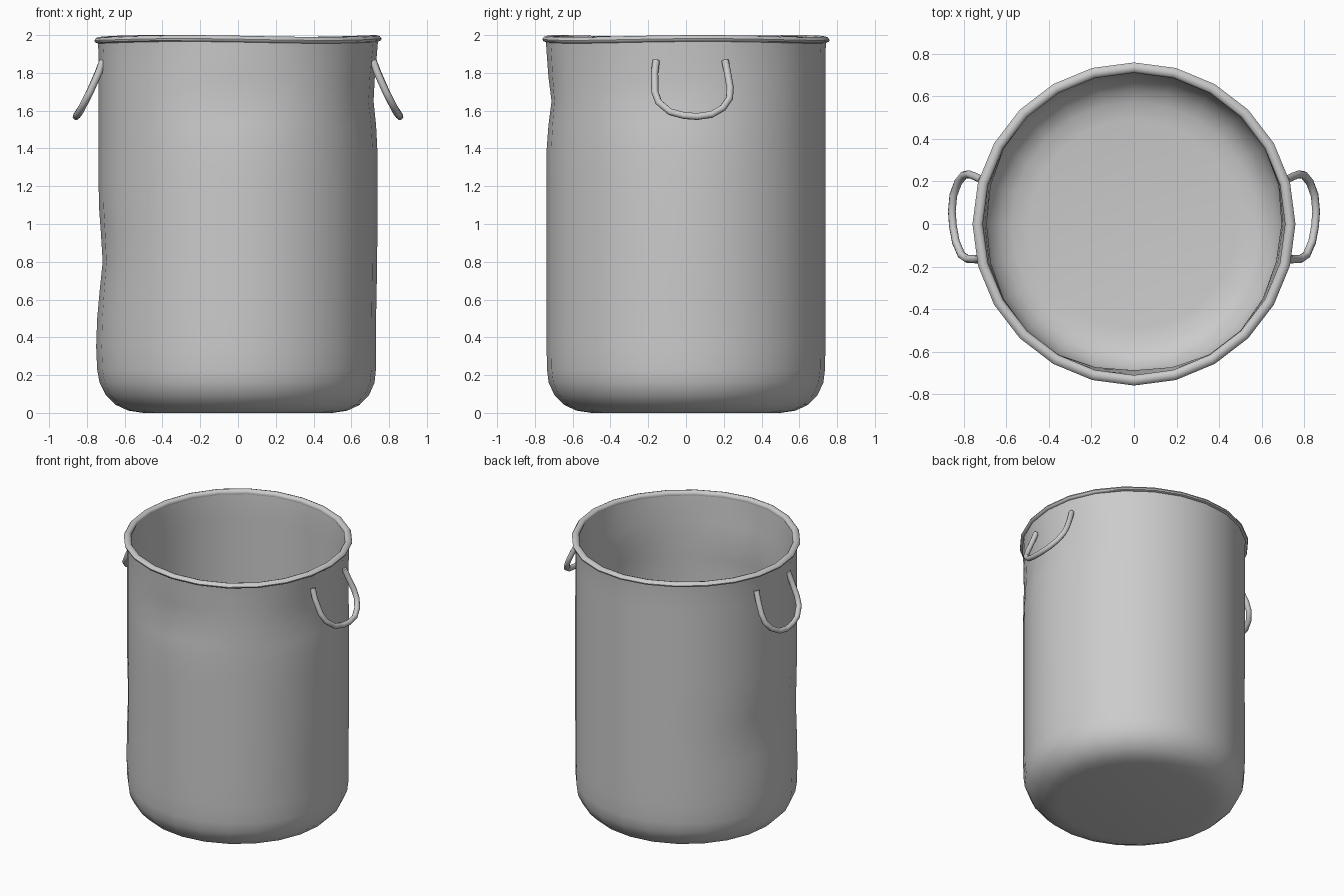
import bpy, bmesh, math
from mathutils import Vector

if "Cube" in bpy.data.objects:
    bpy.data.objects.remove(bpy.data.objects["Cube"])

SIDES = 24


def finish(bm, name, angle):
    bmesh.ops.remove_doubles(bm, verts=bm.verts, dist=0.0005)
    bmesh.ops.recalc_face_normals(bm, faces=bm.faces)
    me = bpy.data.meshes.new(name)
    bm.to_mesh(me)
    bm.free()
    ob = bpy.data.objects.new(name, me)
    bpy.context.collection.objects.link(ob)
    bpy.ops.object.select_all(action='DESELECT')
    ob.select_set(True)
    bpy.context.view_layer.objects.active = ob
    bpy.ops.object.shade_smooth_by_angle(angle=math.radians(angle))
    return ob


def lathe(profile, name, warp, angle, closed=False):
    bm = bmesh.new()
    rings = [[bm.verts.new(warp(r, 2 * math.pi * i / SIDES, z)) for i in range(SIDES)]
             for r, z in profile]
    pairs = list(zip(rings, rings[1:])) + ([(rings[-1], rings[0])] if closed else [])
    for a, b in pairs:
        for i in range(SIDES):
            j = (i + 1) % SIDES
            bm.faces.new((a[i], a[j], b[j], b[i]))
    if not closed:
        bm.faces.new(rings[0])
        bm.faces.new(rings[-1])
    return finish(bm, name, angle)


# Dents in the sheet metal: angle, height, angular width, height spread, depth
DENTS = [(-90, 1.65, 22, 0.13, -0.026), (-10, 1.68, 28, 0.15, -0.024),
         (180, 0.82, 28, 0.17, -0.022), (180, 0.35, 25, 0.22, 0.013),
         (0, 0.4, 25, 0.3, -0.008)]


def dented(r, a, z):
    d = 0
    for deg, h, wa, wz, depth in DENTS:
        da = (math.degrees(a) - deg + 180) % 360 - 180
        d += depth * math.exp(-(da / wa) ** 2 - ((z - h) / wz) ** 2)
    r += d * min(1, (r / 0.7) ** 4)
    if z > 1.9:
        z += 0.005 * math.sin(3 * a + 1.2) - 0.002
    return Vector((r * math.cos(a), r * math.sin(a), z))


# Pot body: outer wall, then inner wall
heights = [0.35, 0.5, 0.65, 0.8, 0.95, 1.1, 1.25, 1.4, 1.52, 1.65, 1.78, 1.9]
outer = [(0.5, 0), (0.58, 0.012), (0.645, 0.042), (0.697, 0.095), (0.727, 0.16), (0.736, 0.23)]
outer += [(0.738, z) for z in heights] + [(0.742, 1.97)]
inner = [(0.718, 1.97)] + [(0.714, z) for z in reversed(heights)]
inner += [(0.712, 0.23), (0.704, 0.17), (0.677, 0.108), (0.632, 0.06), (0.575, 0.032), (0.49, 0.02)]
lathe(outer + inner, "pot_body", dented, 40)

# Rolled rim
rim = [(0.743, 1.963), (0.757, 1.969), (0.76, 1.979), (0.751, 1.992),
       (0.735, 1.997), (0.719, 1.992), (0.711, 1.98), (0.714, 1.966)]
lathe(rim, "rolled_rim", dented, 50, closed=True)

# Handles: bent rod hanging outward, mirrored to the other side
PATH = [(0.715, -0.158, 1.865), (0.738, -0.166, 1.80), (0.783, -0.165, 1.70),
        (0.812, -0.145, 1.645), (0.838, -0.085, 1.594), (0.852, -0.01, 1.574),
        (0.857, 0.06, 1.569), (0.85, 0.135, 1.58), (0.828, 0.195, 1.614),
        (0.80, 0.23, 1.665), (0.775, 0.234, 1.72), (0.74, 0.22, 1.80), (0.715, 0.207, 1.865)]


def handle(side, name, radius=0.019, n=8):
    pts = [Vector((x * side, y, z)) for x, y, z in PATH]
    bm = bmesh.new()
    out = Vector((0.88 * side, 0, 0.47))
    rings = []
    for k, p in enumerate(pts):
        t = (pts[min(k + 1, len(pts) - 1)] - pts[max(k - 1, 0)]).normalized()
        u = (out - t * out.dot(t)).normalized()
        v = t.cross(u)
        rings.append([bm.verts.new(p + radius * (u * math.cos(2 * math.pi * i / n)
                                                 + v * math.sin(2 * math.pi * i / n)))
                      for i in range(n)])
    for a, b in zip(rings, rings[1:]):
        for i in range(n):
            j = (i + 1) % n
            bm.faces.new((a[i], a[j], b[j], b[i]))
    bm.faces.new(rings[0])
    bm.faces.new(rings[-1])
    return finish(bm, name, 60)


handle(1, "right_handle")
handle(-1, "left_handle")
